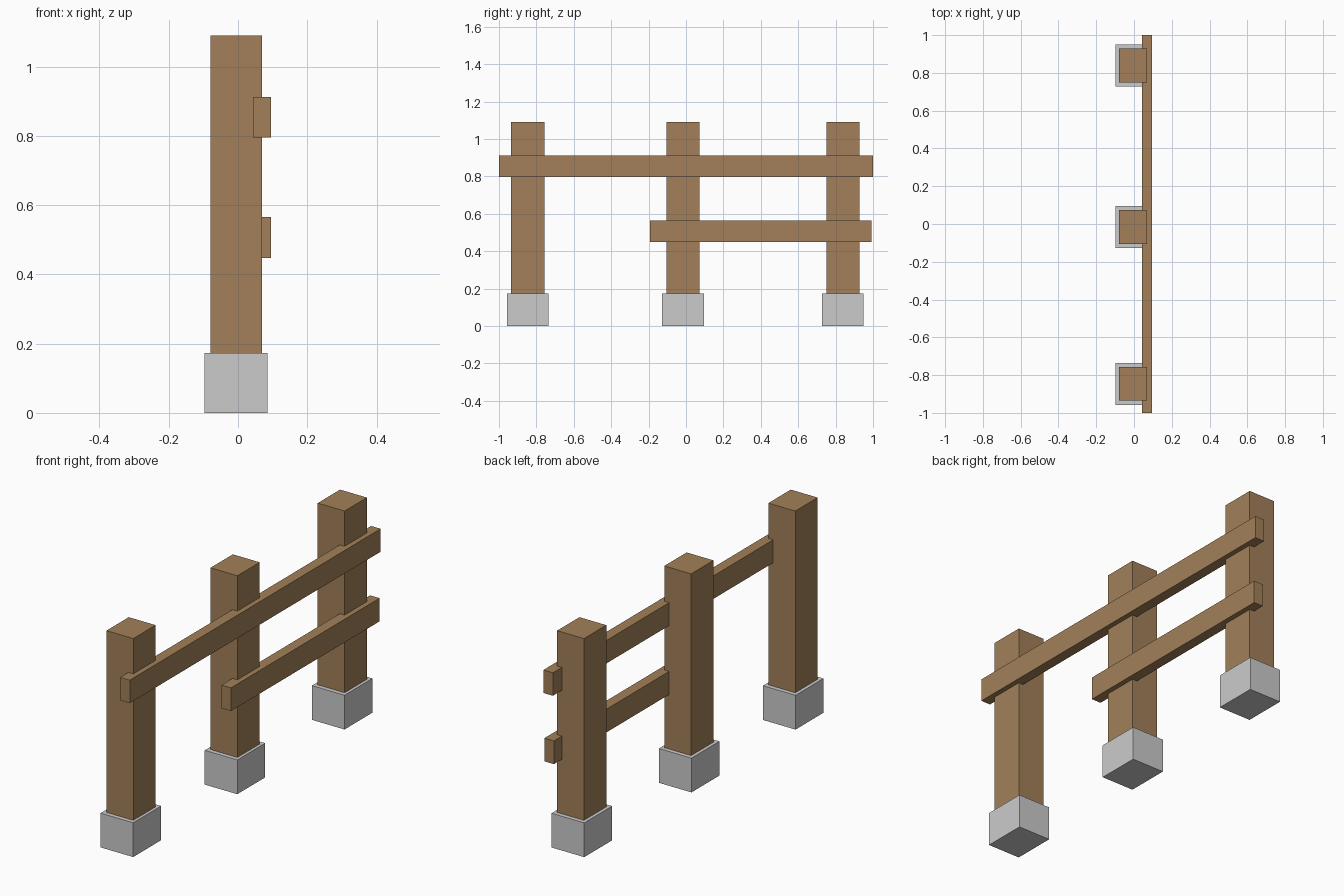
import bpy

if "Cube" in bpy.data.objects:
    bpy.data.objects.remove(bpy.data.objects["Cube"])

wood = bpy.data.materials.new("wood")
wood.diffuse_color = (0.36, 0.215, 0.1, 1)
wood.use_nodes = True
wood.node_tree.nodes["Principled BSDF"].inputs["Base Color"].default_value = wood.diffuse_color


def box(name, x, y, z, material=None):
    """Add a box spanning the (min, max) ranges on each axis."""
    ranges = (x, y, z)
    bpy.ops.mesh.primitive_cube_add(size=1, location=[(a + b) / 2 for a, b in ranges])
    obj = bpy.context.object
    obj.name = name
    obj.scale = [b - a for a, b in ranges]
    bpy.ops.object.transform_apply(location=False, rotation=False, scale=True)
    if material:
        obj.data.materials.append(material)
    return obj


# Three square posts, each standing on a concrete footing
BASE_TOP = 0.173
POST_HALF, BASE_HALF = 0.089, 0.111
for label, y in (("front", -0.846), ("middle", -0.016), ("back", 0.839)):
    box(label + "_footing", (-0.097, 0.085), (y - BASE_HALF, y + BASE_HALF), (0, BASE_TOP))
    box(label + "_post", (-0.08, 0.07), (y - POST_HALF, y + POST_HALF), (BASE_TOP, 1.09), wood)

# Two rails let into the right-hand faces of the posts; the lower one is short
RAIL_X = (0.043, 0.096)
box("upper_rail", RAIL_X, (-1.0, 1.0), (0.796, 0.912), wood)
box("lower_rail", RAIL_X, (-0.193, 0.992), (0.448, 0.565), wood)
